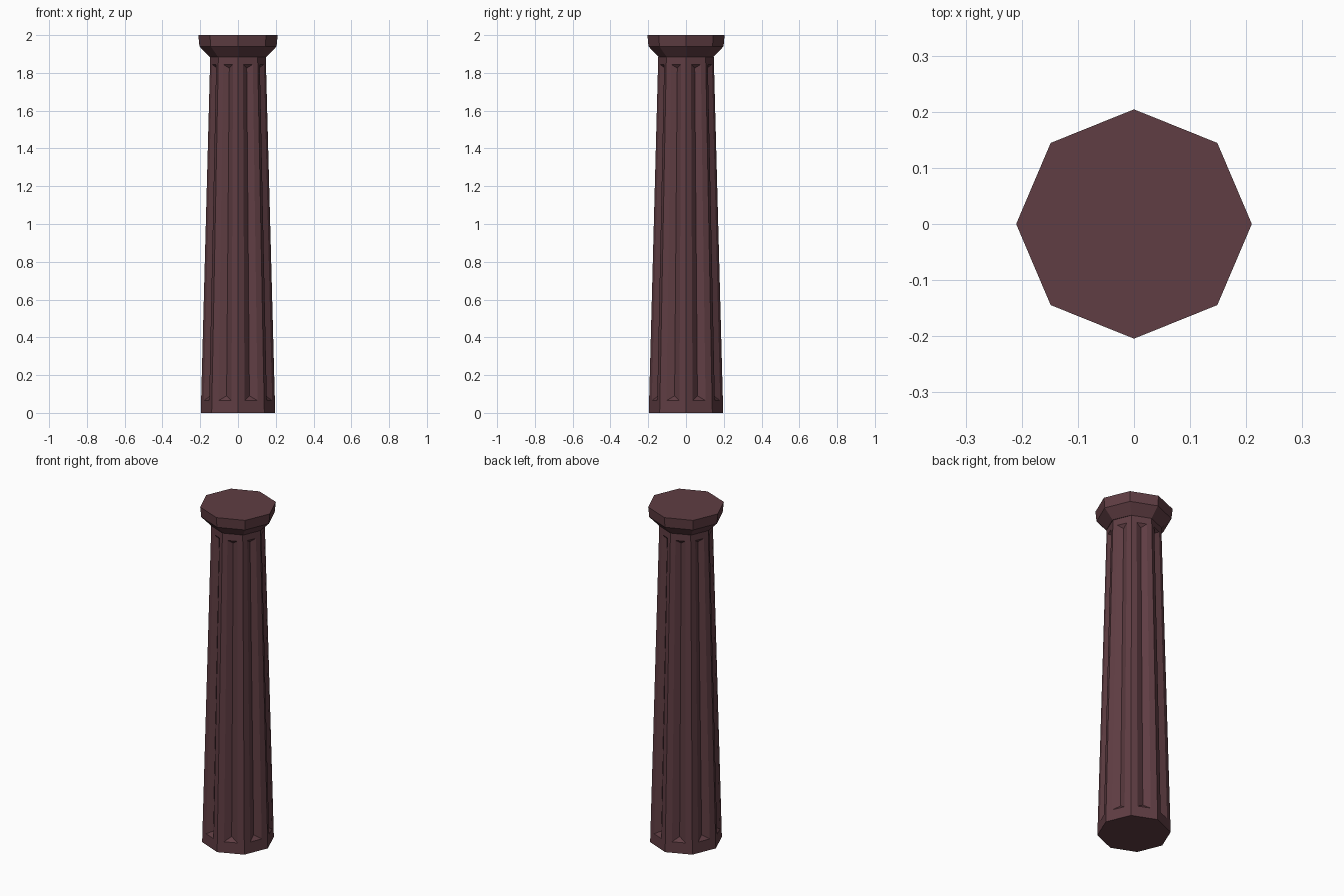
import bpy, bmesh
from math import cos, sin, pi
from mathutils import Vector

cube = bpy.data.objects.get("Cube")
if cube:
    bpy.data.objects.remove(cube)

SIDES = 8
HEIGHT = 1.885          # top of the shaft
R_LOW, R_HIGH = 0.197, 0.147

stone = bpy.data.materials.new("dark maroon stone")
stone.use_nodes = True
colour = (0.115, 0.047, 0.056, 1)
stone.diffuse_color = colour
stone.node_tree.nodes["Principled BSDF"].inputs["Base Color"].default_value = colour


def finish(bm, name):
    bmesh.ops.remove_doubles(bm, verts=bm.verts, dist=1e-5)
    bmesh.ops.recalc_face_normals(bm, faces=bm.faces)
    mesh = bpy.data.meshes.new(name)
    bm.to_mesh(mesh)
    bm.free()
    mesh.materials.append(stone)
    obj = bpy.data.objects.new(name, mesh)
    bpy.context.collection.objects.link(obj)


def corner(i, radius, z):
    a = 2 * pi * i / SIDES
    return Vector((radius * cos(a), radius * sin(a), z))


def shaft_point(side, u, z, depth=0):
    """Point on one tapered side: u runs across it, depth sinks into it."""
    r = R_LOW + (R_HIGH - R_LOW) * z / HEIGHT
    p = corner(side, r, z).lerp(corner(side + 1, r, z), u)
    a = 2 * pi * (side + 0.5) / SIDES
    return p - Vector((cos(a), sin(a), 0)) * depth * r / R_LOW


# Tapered octagonal shaft with a shallow V-shaped flute in every side
bm = bmesh.new()
for s in range(SIDES):
    def face(*points):
        bm.faces.new([bm.verts.new(p) for p in points])

    outer = [shaft_point(s, u, z) for u, z in ((0, 0), (1, 0), (1, HEIGHT), (0, HEIGHT))]
    rim = [shaft_point(s, u, z) for u, z in ((0.25, 0.065), (0.75, 0.065), (0.75, 1.845), (0.25, 1.845))]
    low = shaft_point(s, 0.5, 0.09, 0.022)
    high = shaft_point(s, 0.5, 1.825, 0.022)
    for k in range(4):
        n = (k + 1) % 4
        face(outer[k], outer[n], rim[n], rim[k])
    face(rim[0], rim[1], low)
    face(rim[1], rim[2], high, low)
    face(rim[2], rim[3], high)
    face(rim[3], rim[0], low, high)
for r, z in ((R_LOW, 0), (R_HIGH, HEIGHT)):
    bm.faces.new([bm.verts.new(corner(i, r, z)) for i in range(SIDES)])
finish(bm, "shaft")

# Flared octagonal capital, slightly narrower from front to back
bm = bmesh.new()
rings = []
for r, z in ((0.15, HEIGHT), (0.204, 1.94), (0.21, 2.0)):
    ring = [bm.verts.new(corner(i, r, z)) for i in range(SIDES)]
    for v in ring:
        v.co.y *= 0.973
    rings.append(ring)
for a, b in zip(rings, rings[1:]):
    for i in range(SIDES):
        j = (i + 1) % SIDES
        bm.faces.new((a[i], a[j], b[j], b[i]))
bm.faces.new(rings[0])
bm.faces.new(rings[-1])
finish(bm, "capital")
